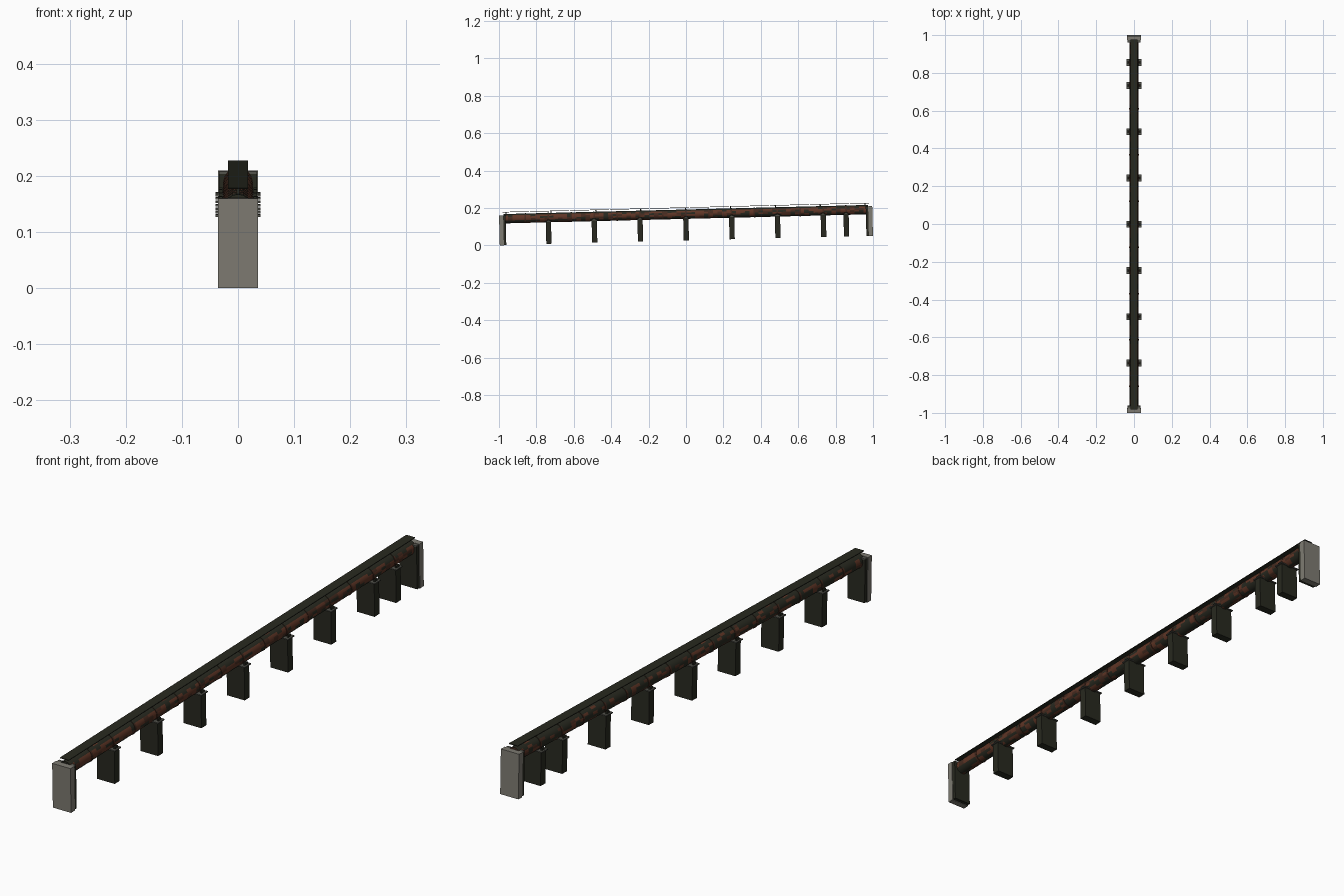
import bpy, bmesh, math, random
from mathutils import Matrix

random.seed(4)
cube = bpy.data.objects.get("Cube")
if cube:
    bpy.data.objects.remove(cube)

# The whole structure climbs gently towards the back
SLOPE = Matrix.Translation((0, 0.002, 0.025)) @ Matrix.Rotation(0.025, 4, 'X')


def material(name, rgb):
    m = bpy.data.materials.new(name)
    m.use_nodes = True
    m.diffuse_color = (*rgb, 1)
    m.node_tree.nodes["Principled BSDF"].inputs["Base Color"].default_value = (*rgb, 1)
    return m


DARK = material("dark green steel", (0.021, 0.022, 0.014))
RUST = material("rust", (0.115, 0.036, 0.019))
DEEP = material("deep rust", (0.06, 0.024, 0.014))
CONCRETE = material("concrete", (0.21, 0.2, 0.17))
CAP = material("grey cap", (0.09, 0.09, 0.075))


def finish(name, bm, mats, smooth=False):
    me = bpy.data.meshes.new(name)
    bmesh.ops.recalc_face_normals(bm, faces=bm.faces)
    bm.to_mesh(me)
    bm.free()
    me.transform(SLOPE)
    for m in mats:
        me.materials.append(m)
    ob = bpy.data.objects.new(name, me)
    bpy.context.collection.objects.link(ob)
    if smooth:
        bpy.ops.object.select_all(action='DESELECT')
        ob.select_set(True)
        bpy.context.view_layer.objects.active = ob
        bpy.ops.object.shade_smooth_by_angle(angle=math.radians(40))
    return ob


def box(name, half_x, y0, y1, z0, z1, mat, x=0):
    bm = bmesh.new()
    bmesh.ops.create_cube(bm, size=1)
    bmesh.ops.scale(bm, vec=(2 * half_x, y1 - y0, z1 - z0), verts=bm.verts)
    bmesh.ops.translate(bm, vec=(x, (y0 + y1) / 2, (z0 + z1) / 2), verts=bm.verts)
    return finish(name, bm, [mat])


PIPE_Z, RADIUS, SIDES = 0.142, 0.025, 16


def ring(bm, y, r):
    return [bm.verts.new((r * math.cos(2 * math.pi * i / SIDES), y,
                          PIPE_Z + r * math.sin(2 * math.pi * i / SIDES)))
            for i in range(SIDES)]


def tube(bm, stations):
    rings = [ring(bm, y, r) for y, r in stations]
    for a, b in zip(rings, rings[1:]):
        for i in range(SIDES):
            j = (i + 1) % SIDES
            bm.faces.new((a[i], a[j], b[j], b[i]))
    bm.faces.new(rings[0])
    bm.faces.new(rings[-1])


# Main pipe: dark crown, rusted flanks with weathered patches
bm = bmesh.new()
STEPS = 80
tube(bm, [(-0.975 + 1.95 * k / STEPS, RADIUS) for k in range(STEPS + 1)])
for f in bm.faces:
    c = f.calc_center_median()
    side, up = c.x / RADIUS, (c.z - PIPE_Z) / RADIUS
    if up > 0.65:
        chance = 0.05
    elif side > 0.3:
        chance = 0.8 if up > -0.4 else 0.4
    else:
        chance = 0.4
    if random.random() < chance:
        f.material_index = random.choice((1, 1, 2))
finish("main_pipe", bm, [DARK, RUST, DEEP], smooth=True)

# Joint collars between pipe lengths
for k in range(1, 16):
    y = -0.98 + 0.1225 * k
    bm = bmesh.new()
    tube(bm, [(y - 0.004, RADIUS + 0.0015), (y + 0.004, RADIUS + 0.0015)])
    for f in bm.faces:
        f.material_index = 0 if f.calc_center_median().z > PIPE_Z + 0.015 else 1
    finish(f"pipe_collar_{k}", bm, [DARK, DEEP], smooth=True)

# Walkway strip carried just above the pipe on short posts
box("walkway", 0.0175, -0.98, 0.98, 0.176, 0.1785, DARK)
for k in range(9):
    y = -0.96 + 0.24 * k
    box(f"walkway_post_{k + 1}", 0.003, y - 0.003, y + 0.003, 0.162, 0.177, DARK)

# Support piers with cap plates and side clips
for n, y in enumerate([-0.735 + 0.245 * k for k in range(7)] + [0.857]):
    box(f"pier_{n + 1}", 0.035, y - 0.014, y + 0.014, 0.002, 0.122, DARK)
    box(f"pier_cap_{n + 1}", 0.04, y - 0.018, y + 0.018, 0.121, 0.125, CAP)
    for s, label in ((1, "left"), (-1, "right")):
        box(f"pier_clip_{label}_{n + 1}", 0.003, y - 0.008, y + 0.008,
            0.125, 0.133, DARK, x=s * 0.031)

# End walls: concrete outside, dark steel lining inside
for s, label in ((-1, "front"), (1, "back")):
    def span(a, b):
        return sorted((s * a, s * b))
    box(f"{label}_end_wall", 0.036, *span(0.998, 0.976), 0, 0.16, CONCRETE)
    box(f"{label}_wall_lining", 0.034, *span(0.977, 0.963), 0.002, 0.156, DARK)
    box(f"{label}_wall_coping", 0.034, *span(0.978, 0.962), 0.155, 0.159, CAP)
